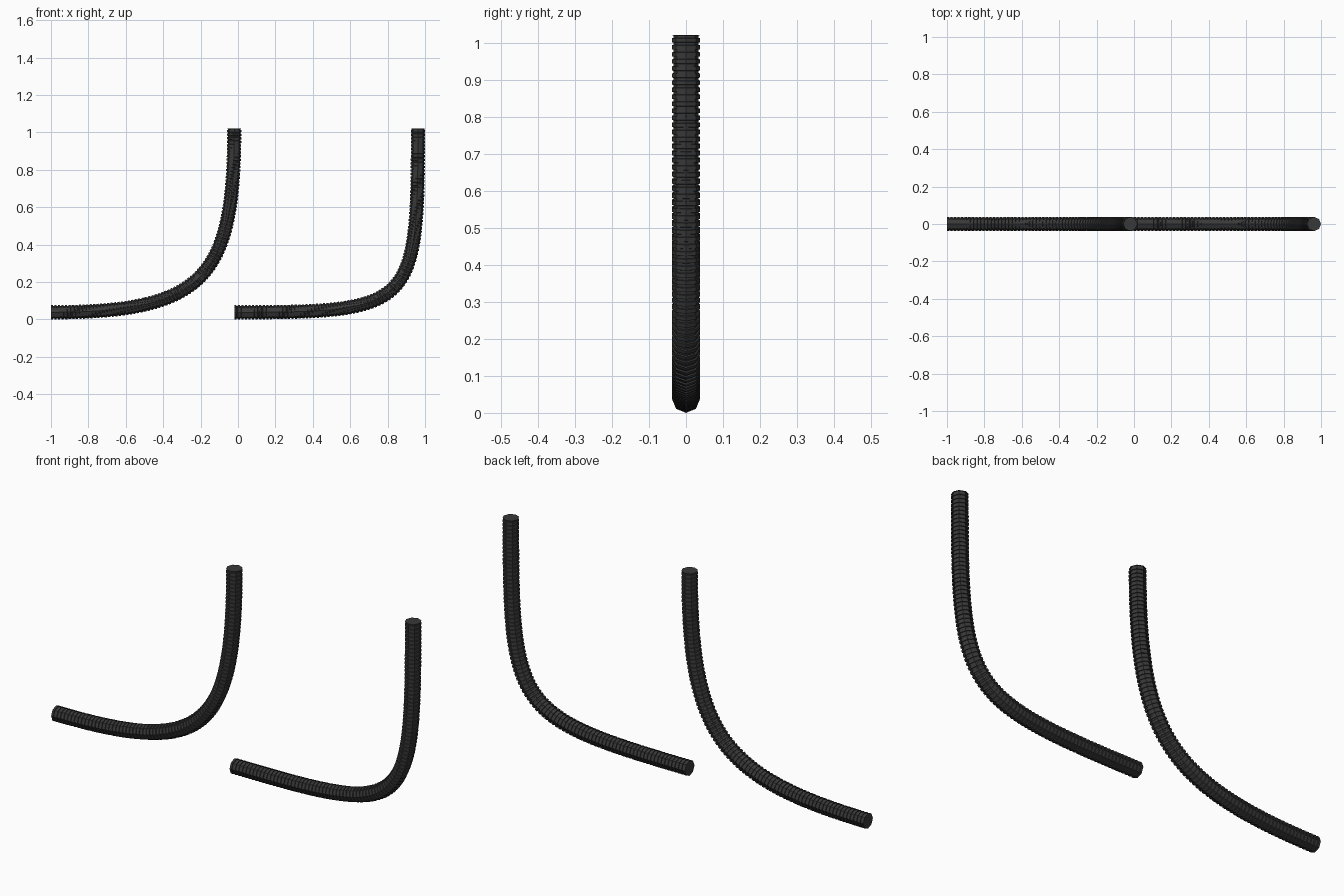
import bpy, bmesh, math
from mathutils import Vector
from mathutils.geometry import interpolate_bezier

cube = bpy.data.objects.get("Cube")
if cube:
    bpy.data.objects.remove(cube, do_unlink=True)

SIDES, RIDGE, GROOVE, PITCH = 8, 0.038, 0.034, 0.019

rubber = bpy.data.materials.new("dark rubber")
rubber.use_nodes = True
colour = (0.04, 0.04, 0.04, 1)
rubber.diffuse_color = colour
rubber.node_tree.nodes["Principled BSDF"].inputs["Base Color"].default_value = colour


def sampler(points):
    """Return the path length and a function giving point and tangent at a length."""
    lengths = [0.0]
    for a, b in zip(points, points[1:]):
        lengths.append(lengths[-1] + (b - a).length)

    def at(s):
        i = 0
        while i < len(points) - 2 and lengths[i + 1] < s:
            i += 1
        step = points[i + 1] - points[i]
        t = (s - lengths[i]) / (lengths[i + 1] - lengths[i])
        return points[i] + step * t, step.normalized()
    return lengths[-1], at


def hose(name, start, end, handle_out, handle_in):
    """Sweep a ribbed octagon along a bend from horizontal to vertical."""
    path = interpolate_bezier(start, start + Vector((handle_out, 0, 0)),
                              end - Vector((0, 0, handle_in)), end, 400)
    total, at = sampler(path)
    count = round(total / PITCH)
    pitch = total / count
    side = Vector((0, 1, 0))
    bm = bmesh.new()
    rings = []

    def add_ring(s, radius):
        centre, tangent = at(s)
        up = side.cross(tangent)
        angles = [2 * math.pi * k / SIDES for k in range(SIDES)]
        rings.append([bm.verts.new(centre + radius * (side * math.cos(a) + up * math.sin(a)))
                      for a in angles])

    # Raised rib followed by a recessed groove, repeated along the path
    for i in range(count):
        for offset, radius in ((0, RIDGE), (0.55, RIDGE), (0.6, GROOVE), (0.95, GROOVE)):
            add_ring((i + offset) * pitch, radius)
    add_ring(total, RIDGE)

    for a, b in zip(rings, rings[1:]):
        for k in range(SIDES):
            n = (k + 1) % SIDES
            bm.faces.new((a[k], a[n], b[n], b[k]))
    # End caps
    bm.faces.new(rings[0])
    bm.faces.new(rings[-1])
    bmesh.ops.recalc_face_normals(bm, faces=bm.faces)

    mesh = bpy.data.meshes.new(name)
    bm.to_mesh(mesh)
    bm.free()
    mesh.materials.append(rubber)
    bpy.context.collection.objects.link(bpy.data.objects.new(name, mesh))


# Wide bend on the right, tighter bend on the left
hose("wide_bend_hose", Vector((-1, 0, RIDGE)), Vector((-0.02, 0, 1.02)), 0.82, 0.8)
hose("tight_bend_hose", Vector((-0.02, 0, RIDGE)), Vector((0.962, 0, 1.02)), 0.96, 0.96)
